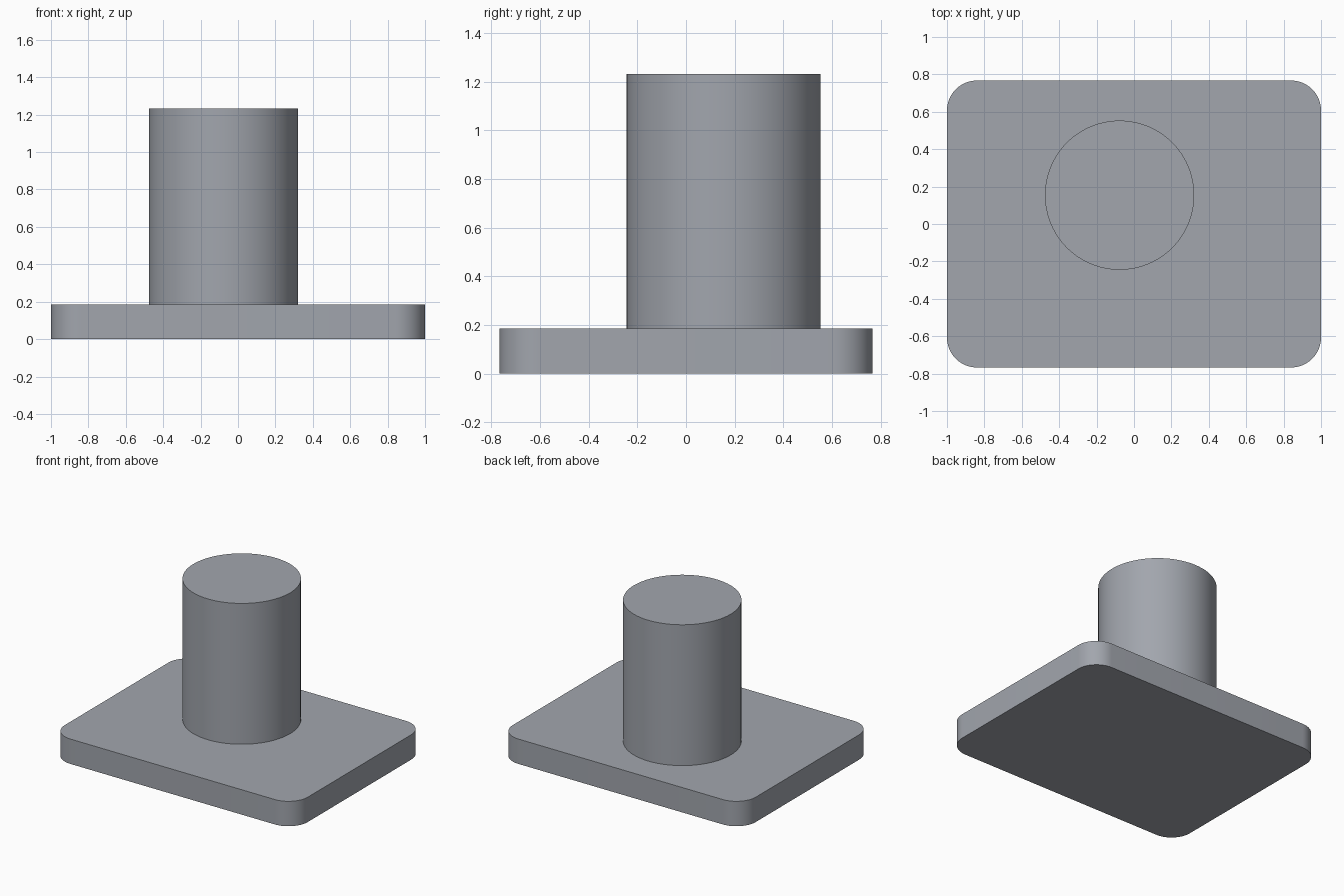
import bpy, bmesh, math

if "Cube" in bpy.data.objects:
    bpy.data.objects.remove(bpy.data.objects["Cube"])

HALF_X, HALF_Y, THICK, CORNER = 1.0, 0.767, 0.185, 0.16
POST_X, POST_Y, POST_R, POST_TOP = -0.077, 0.154, 0.399, 1.232

grey = bpy.data.materials.new("steel_grey")
grey.diffuse_color = (0.36, 0.38, 0.42, 1.0)
grey.use_nodes = True
grey.node_tree.nodes["Principled BSDF"].inputs["Base Color"].default_value = grey.diffuse_color


def extruded(name, outline, z0, z1):
    """Closed prism from a 2D outline, smooth around the curves."""
    bm = bmesh.new()
    base = bm.faces.new([bm.verts.new((x, y, z0)) for x, y in outline])
    top = bmesh.ops.extrude_face_region(bm, geom=[base], use_keep_orig=True)
    verts = [v for v in top["geom"] if isinstance(v, bmesh.types.BMVert)]
    bmesh.ops.translate(bm, vec=(0, 0, z1 - z0), verts=verts)
    bmesh.ops.recalc_face_normals(bm, faces=bm.faces)
    mesh = bpy.data.meshes.new(name)
    bm.to_mesh(mesh)
    bm.free()
    mesh.materials.append(grey)
    obj = bpy.data.objects.new(name, mesh)
    bpy.context.collection.objects.link(obj)
    bpy.ops.object.select_all(action='DESELECT')
    obj.select_set(True)
    bpy.context.view_layer.objects.active = obj
    bpy.ops.object.shade_smooth_by_angle(angle=math.radians(30))
    return obj


def arc(cx, cy, r, start, sweep, steps):
    return [(cx + r * math.cos(start + sweep * i / steps),
             cy + r * math.sin(start + sweep * i / steps)) for i in range(steps + 1)]


# Base plate with four rounded corners
outline = []
for k, (sx, sy) in enumerate([(1, 1), (-1, 1), (-1, -1), (1, -1)]):
    outline += arc(sx * (HALF_X - CORNER), sy * (HALF_Y - CORNER),
                   CORNER, k * math.pi / 2, math.pi / 2, 16)
extruded("base_plate", outline, 0, THICK)

# Round post standing off-centre on the plate
extruded("post", arc(POST_X, POST_Y, POST_R, 0, 2 * math.pi, 96)[:-1], THICK, POST_TOP)
